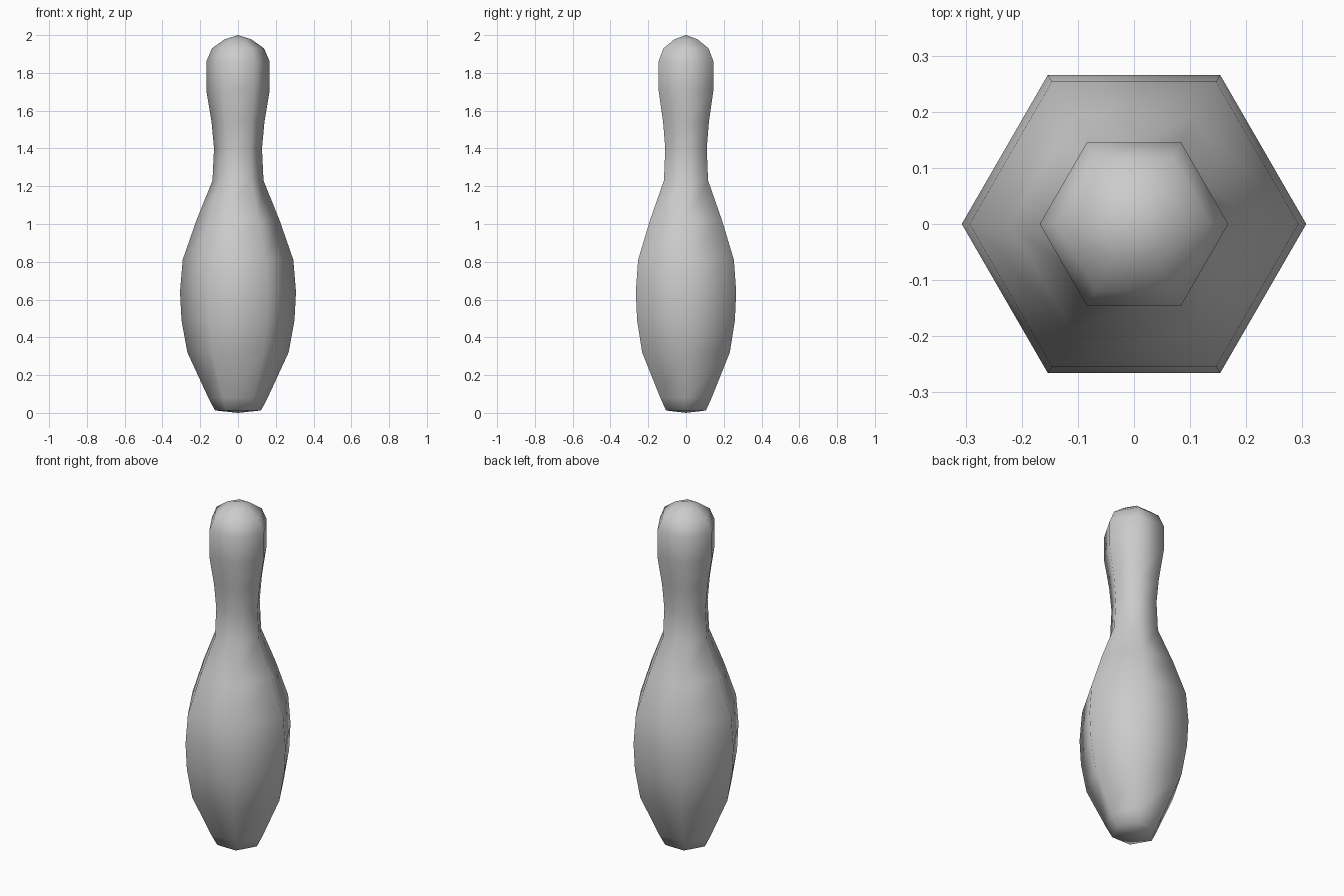
import bpy, bmesh, math

cube = bpy.data.objects.get("Cube")
if cube:
    bpy.data.objects.remove(cube, do_unlink=True)

# Plain grey finish
grey = bpy.data.materials.new("light_grey")
grey.use_nodes = True
colour = (0.6, 0.6, 0.6, 1)
grey.diffuse_color = colour
grey.node_tree.nodes["Principled BSDF"].inputs["Base Color"].default_value = colour

SIDES = 6
# Radius and height from the foot up to the head
PROFILE = [(0.122, 0.013), (0.157, 0.08), (0.268, 0.32), (0.299, 0.49),
           (0.307, 0.64), (0.293, 0.81), (0.22, 1.02), (0.135, 1.23),
           (0.127, 1.4), (0.14, 1.54), (0.168, 1.71), (0.168, 1.86),
           (0.138, 1.93), (0.07, 1.978)]

# Pin body: six-sided rings skinned together and closed by a fan at each end
bm = bmesh.new()
rings = [[bm.verts.new((r * math.cos(math.tau * i / SIDES),
                        r * math.sin(math.tau * i / SIDES), z))
          for i in range(SIDES)] for r, z in PROFILE]
foot = bm.verts.new((0, 0, 0))
crown = bm.verts.new((0, 0, 2))
for i in range(SIDES):
    j = (i + 1) % SIDES
    for low, high in zip(rings, rings[1:]):
        bm.faces.new((low[i], low[j], high[j], high[i]))
    bm.faces.new((foot, rings[0][j], rings[0][i]))
    bm.faces.new((crown, rings[-1][i], rings[-1][j]))
for face in bm.faces:
    face.smooth = True

mesh = bpy.data.meshes.new("pin_body")
bm.to_mesh(mesh)
bm.free()
mesh.materials.append(grey)
pin = bpy.data.objects.new("pin_body", mesh)
bpy.context.collection.objects.link(pin)
